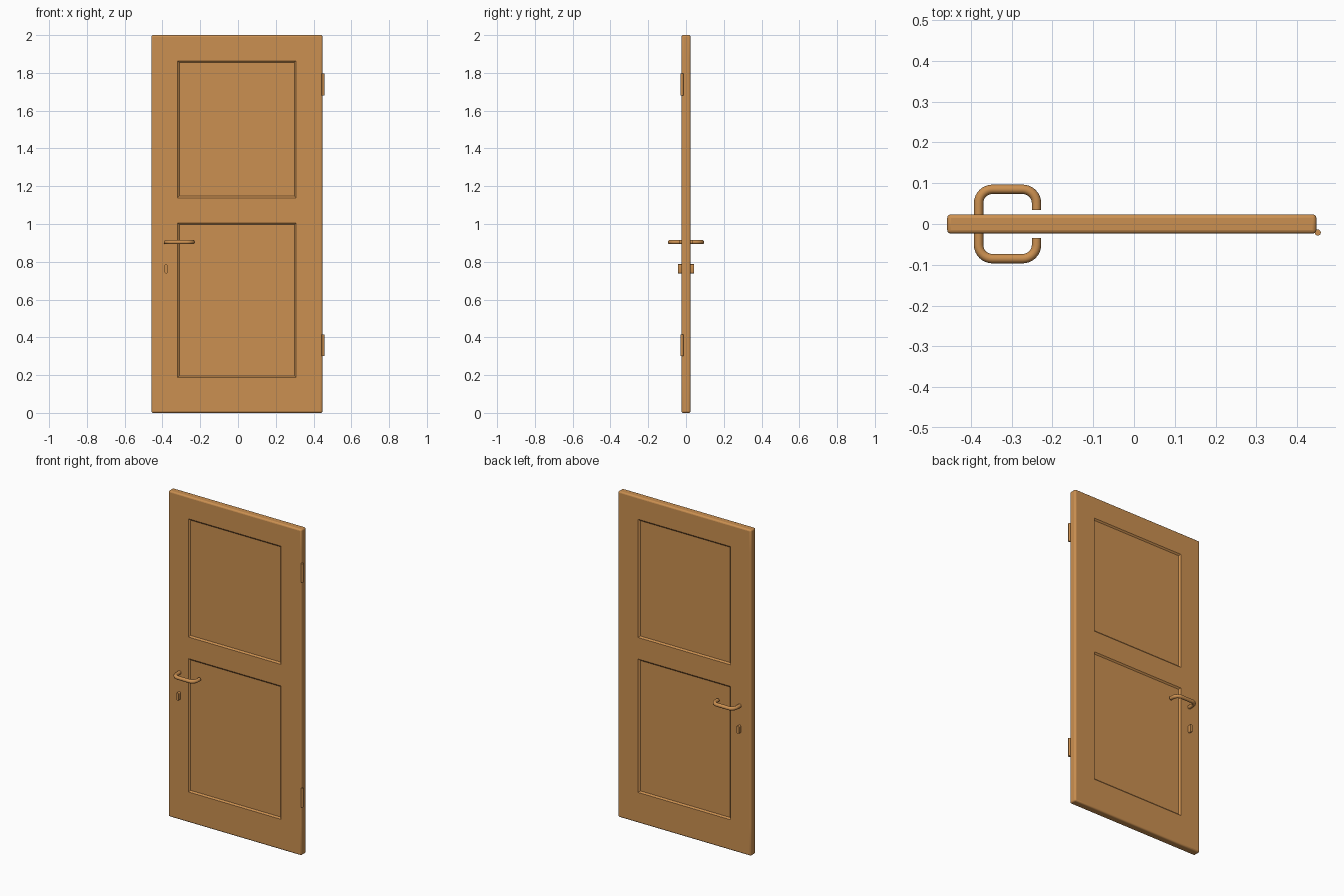
import bpy, bmesh
from math import sin, cos, pi, radians
from mathutils import Vector

cube = bpy.data.objects.get("Cube")
if cube:
    bpy.data.objects.remove(cube, do_unlink=True)

wood = bpy.data.materials.new("warm_wood")
colour = (0.60, 0.28, 0.082, 1)
wood.use_nodes = True
wood.diffuse_color = colour
wood.node_tree.nodes["Principled BSDF"].inputs["Base Color"].default_value = colour

LEFT, RIGHT, HALF = -0.458, 0.447, 0.0235
PANEL_X = (-0.32, 0.308)
PANELS_Z = ((0.187, 1.006), (1.138, 1.864))


def finish(obj, angle=40):
    obj.data.materials.clear()
    obj.data.materials.append(wood)
    bpy.ops.object.select_all(action='DESELECT')
    obj.select_set(True)
    bpy.context.view_layer.objects.active = obj
    bpy.ops.object.shade_smooth_by_angle(angle=radians(angle))
    return obj


def mesh_object(name, bm):
    bmesh.ops.recalc_face_normals(bm, faces=bm.faces)
    mesh = bpy.data.meshes.new(name)
    bm.to_mesh(mesh)
    bm.free()
    obj = bpy.data.objects.new(name, mesh)
    bpy.context.collection.objects.link(obj)
    return obj


# Door leaf: a slab cut along the panel lines, panels sunk on both faces
bm = bmesh.new()
bmesh.ops.create_cube(bm, size=1)
for v in bm.verts:
    v.co = ((LEFT + RIGHT) / 2 + v.co.x * (RIGHT - LEFT), v.co.y * 2 * HALF, 1 + v.co.z * 2)
cuts = [((x, 0, 0), (1, 0, 0)) for x in PANEL_X]
cuts += [((0, 0, z), (0, 0, 1)) for pair in PANELS_Z for z in pair]
for point, normal in cuts:
    bmesh.ops.bisect_plane(bm, geom=bm.verts[:] + bm.edges[:] + bm.faces[:],
                           plane_co=point, plane_no=normal)


def is_panel(face):
    c = face.calc_center_median()
    return (abs(face.normal.y) > 0.9 and PANEL_X[0] < c.x < PANEL_X[1]
            and any(a < c.z < b for a, b in PANELS_Z))


bm.normal_update()
bmesh.ops.inset_individual(bm, faces=[f for f in bm.faces if is_panel(f)],
                           thickness=0.013, depth=-0.008)
door = mesh_object("door_leaf", bm)
bevel = door.modifiers.new("rounded_edges", 'BEVEL')
bevel.width = 0.009
bevel.segments = 3
bevel.limit_method = 'ANGLE'
bevel.angle_limit = radians(70)
finish(door, 30)


# Lever handles: a round bar bent into a bracket
def handle(name, side):
    near, far, out, tip, r = -0.381, -0.239, 0.085, 0.034, 0.034
    path = [(near, HALF - 0.01)]
    steps = 8
    for i in range(steps + 1):
        a = pi - i * pi / 2 / steps
        path.append((near + r + r * cos(a), out - r + r * sin(a)))
    for i in range(steps + 1):
        a = pi / 2 - i * pi / 2 / steps
        path.append((far - r + r * cos(a), out - r + r * sin(a)))
    path.append((far, tip))
    curve = bpy.data.curves.new(name, 'CURVE')
    curve.dimensions = '3D'
    curve.bevel_depth = 0.0115
    curve.bevel_resolution = 3
    curve.use_fill_caps = True
    spline = curve.splines.new('POLY')
    spline.points.add(len(path) - 1)
    for p, (x, y) in zip(spline.points, path):
        p.co = (x, y * side, 0.904, 1)
    obj = bpy.data.objects.new(name, curve)
    bpy.context.collection.objects.link(obj)
    bpy.ops.object.select_all(action='DESELECT')
    obj.select_set(True)
    bpy.context.view_layer.objects.active = obj
    bpy.ops.object.convert(target='MESH')
    finish(bpy.context.view_layer.objects.active, 50)


handle("front_handle", -1)
handle("back_handle", 1)

# Lock barrel: an upright capsule running through the door
bm = bmesh.new()
r, top, bottom = 0.008, 0.779, 0.746
outline = []
for centre, start in ((top, 0), (bottom, pi)):
    for i in range(9):
        a = start + i * pi / 8
        outline.append(Vector((-0.381 + r * cos(a), -0.043, centre + r * sin(a))))
face = bm.faces.new([bm.verts.new(p) for p in outline])
ext = bmesh.ops.extrude_face_region(bm, geom=[face], use_keep_orig=True)
bmesh.ops.translate(bm, vec=(0, 0.086, 0),
                    verts=[g for g in ext["geom"] if isinstance(g, bmesh.types.BMVert)])
finish(mesh_object("lock_barrel", bm))

# Hinge pins on the front right-hand edge
for name, z in (("lower_hinge", 0.358), ("upper_hinge", 1.738)):
    bpy.ops.mesh.primitive_cylinder_add(vertices=16, radius=0.0075, depth=0.115,
                                        location=(0.4505, -0.021, z))
    pin = bpy.context.object
    pin.name = name
    finish(pin)
